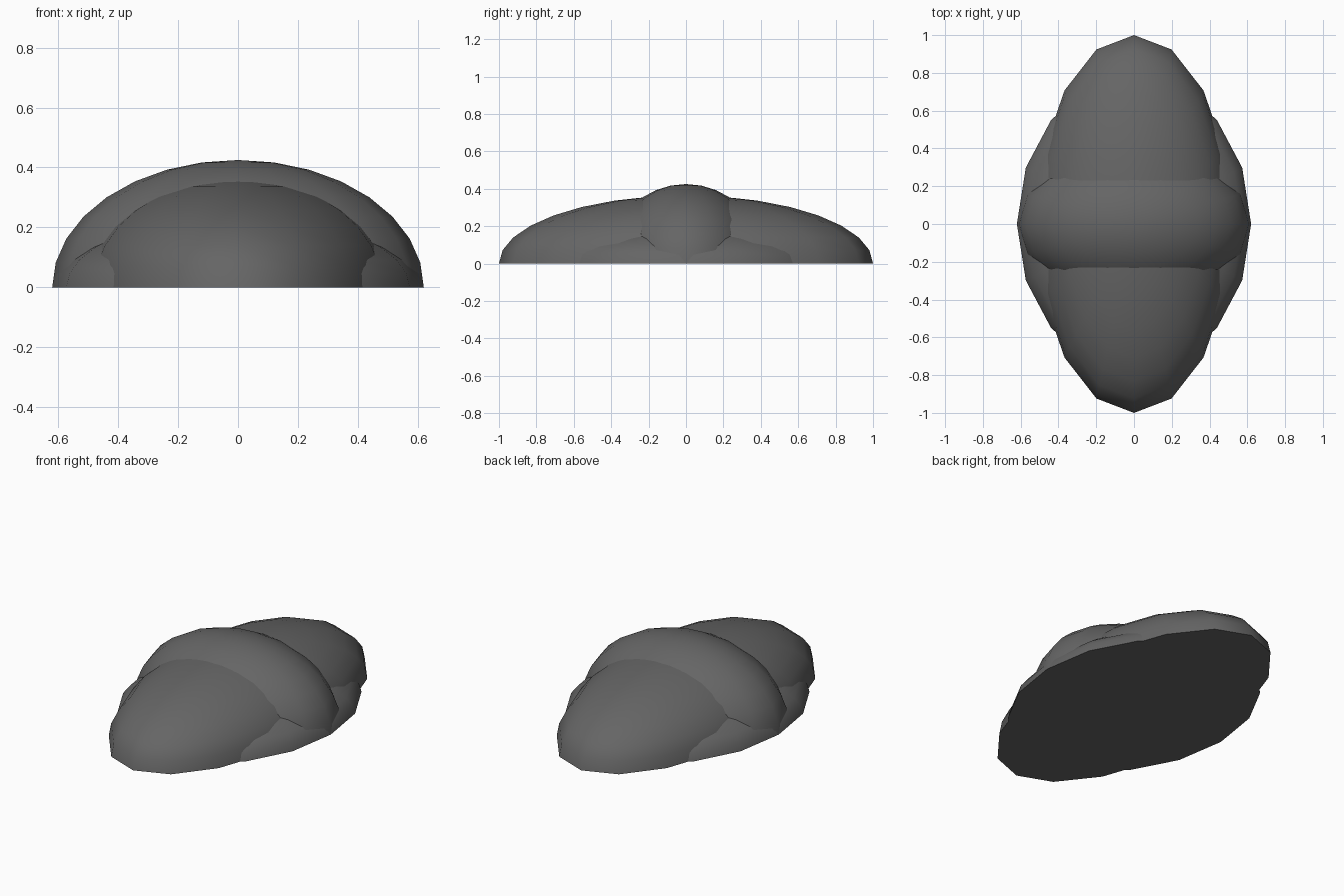
import bpy, bmesh
from mathutils import Matrix

if "Cube" in bpy.data.objects:
    bpy.data.objects.remove(bpy.data.objects["Cube"])

# One dark grey for the whole model
stone = bpy.data.materials.new("dark_grey_stone")
stone.diffuse_color = (0.13, 0.13, 0.13, 1.0)
stone.use_nodes = True
stone.node_tree.nodes["Principled BSDF"].inputs["Base Color"].default_value = stone.diffuse_color


def half_ellipsoid(name, rx, ry, rz):
    """Upper half of a stretched 16-sided sphere with a flat capped base."""
    bm = bmesh.new()
    bmesh.ops.create_uvsphere(bm, u_segments=16, v_segments=16, radius=1.0)
    # remove the lower half
    low = [v for v in bm.verts if v.co.z < -0.01]
    bmesh.ops.delete(bm, geom=low, context='VERTS')
    bmesh.ops.transform(bm, matrix=Matrix.Diagonal((rx, ry, rz, 1.0)), verts=bm.verts)
    for f in bm.faces:
        f.smooth = True
    # cap the base with a crisp rim
    rim = [e for e in bm.edges if e.is_boundary]
    for e in rim:
        e.smooth = False
    cap = bmesh.ops.contextual_create(bm, geom=rim)["faces"]
    for f in cap:
        f.smooth = False
    bmesh.ops.recalc_face_normals(bm, faces=bm.faces)
    mesh = bpy.data.meshes.new(name)
    bm.to_mesh(mesh)
    bm.free()
    mesh.materials.append(stone)
    obj = bpy.data.objects.new(name, mesh)
    bpy.context.collection.objects.link(obj)
    return obj


# Long lobe running front to back
half_ellipsoid("long_lobe", 0.52, 1.0, 0.364)
# Tall ridge across the middle
half_ellipsoid("cross_ridge", 0.62, 0.42, 0.425)
# Low wide skirt showing at the sides
half_ellipsoid("low_skirt", 0.62, 0.78, 0.24)
